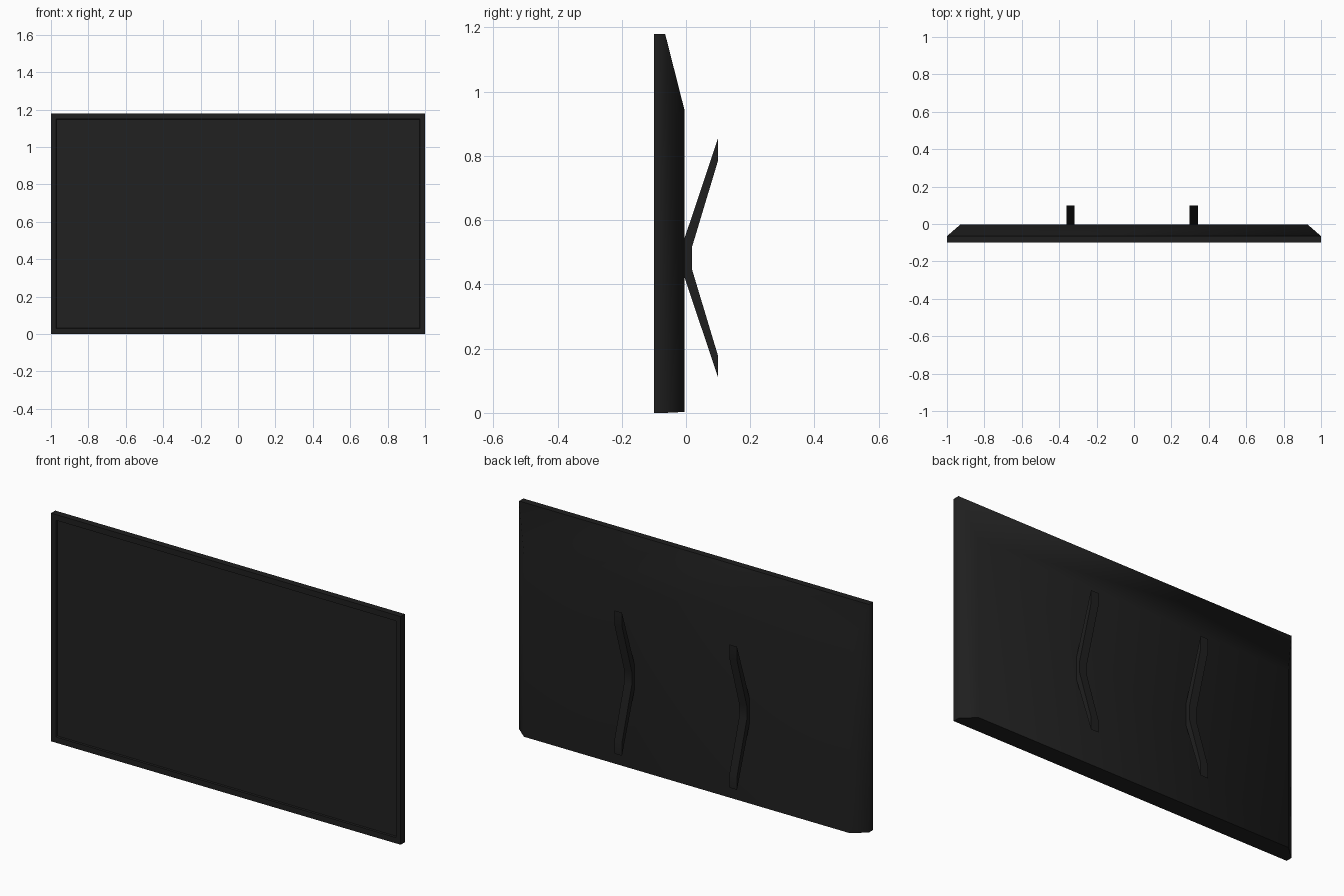
import bpy, bmesh

if "Cube" in bpy.data.objects:
    bpy.data.objects.remove(bpy.data.objects["Cube"])


def material(name, v):
    m = bpy.data.materials.new(name)
    m.diffuse_color = (v, v, v, 1)
    m.use_nodes = True
    m.node_tree.nodes["Principled BSDF"].inputs["Base Color"].default_value = m.diffuse_color
    return m


frame_mat = material("black plastic", 0.0135)
screen_mat = material("dark screen", 0.0155)


def loft(name, rings, mat, angle):
    """Skin a list of closed rings, cap both ends, smooth by angle."""
    bm = bmesh.new()
    loops = [[bm.verts.new(p) for p in ring] for ring in rings]
    for a, b in zip(loops, loops[1:]):
        n = len(a)
        for i in range(n):
            j = (i + 1) % n
            bm.faces.new((a[i], a[j], b[j], b[i]))
    bm.faces.new(loops[0])
    bm.faces.new(loops[-1])
    bmesh.ops.recalc_face_normals(bm, faces=bm.faces)
    me = bpy.data.meshes.new(name)
    bm.to_mesh(me)
    bm.free()
    ob = bpy.data.objects.new(name, me)
    bpy.context.collection.objects.link(ob)
    me.materials.append(mat)
    bpy.ops.object.select_all(action='DESELECT')
    ob.select_set(True)
    bpy.context.view_layer.objects.active = ob
    bpy.ops.object.shade_smooth_by_angle(angle=angle)
    return ob


def rect(x, z0, z1, y):
    return [(-x, y, z0), (x, y, z0), (x, y, z1), (-x, y, z1)]


# Housing: tapered back, rim, bezel and recessed screen
housing = loft("screen_housing", [
    rect(0.93, 0.003, 0.94, -0.004),
    rect(1.0, 0.0, 1.18, -0.065),
    rect(1.0, 0.0, 1.18, -0.099),
    rect(0.972, 0.03, 1.15, -0.099),
    rect(0.97, 0.032, 1.148, -0.09),
], frame_mat, 1.05)

# Screen panel is the recessed front face
housing.data.materials.append(screen_mat)
for p in housing.data.polygons:
    if p.normal.y < -0.9 and abs(p.center.y + 0.09) < 0.002:
        p.material_index = 1

# Two bent mounting brackets on the back
profile = [(-0.004, 0.545), (0.099, 0.853), (0.099, 0.783), (0.018, 0.514),
           (0.018, 0.449), (0.099, 0.18), (0.099, 0.113), (-0.004, 0.42)]
for side, x in (("left", -0.339), ("right", 0.319)):
    loft("wall_bracket_" + side,
         [[(x + dx, y, z) for y, z in profile] for dx in (-0.022, 0.022)],
         frame_mat, 0.6)
